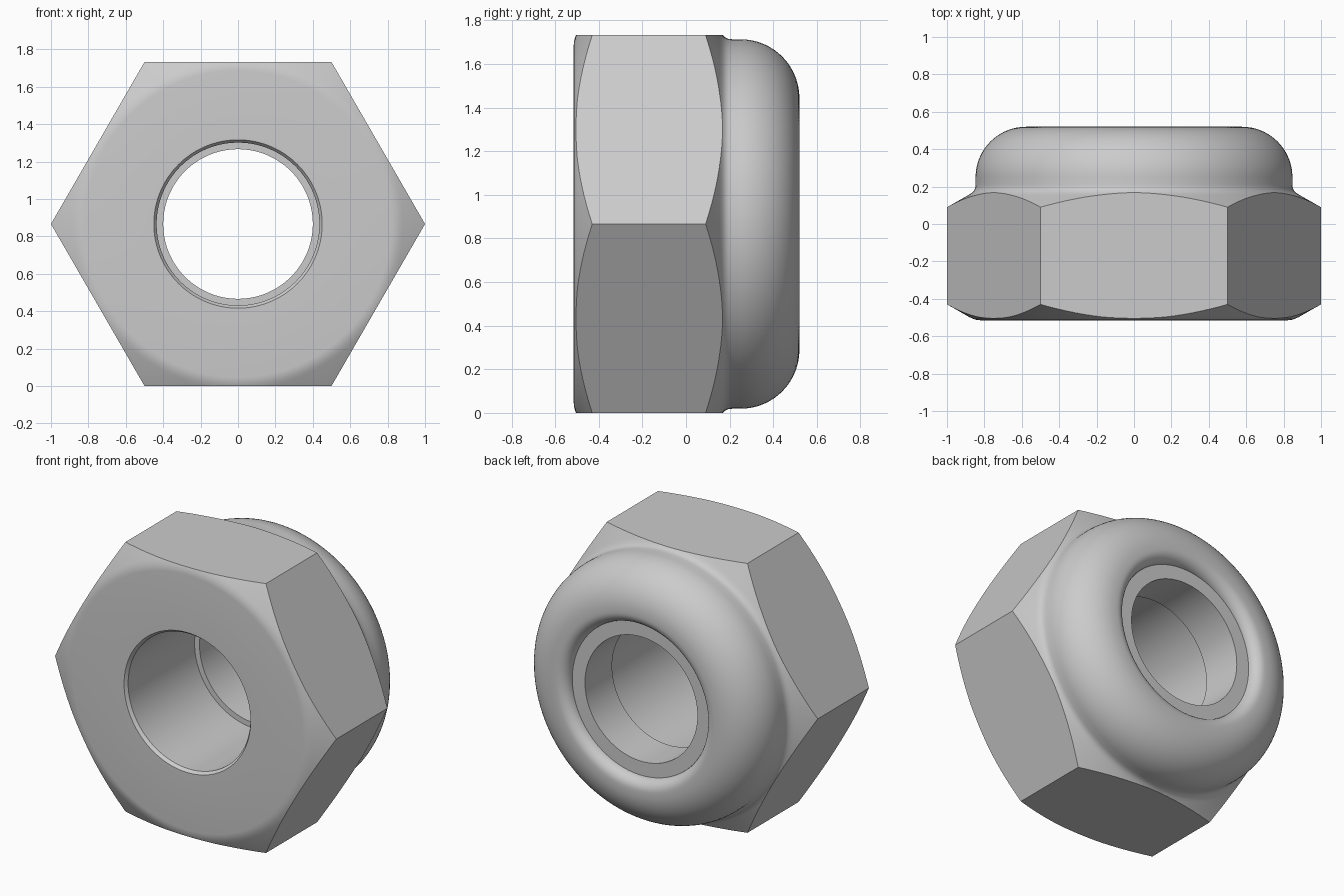
import bpy, bmesh
from math import sin, cos, pi, radians
from mathutils import Matrix

SEGMENTS = 128
AXIS_Z = 0.866

cube = bpy.data.objects.get("Cube")
if cube:
    bpy.data.objects.remove(cube, do_unlink=True)


def make_material(name, colour):
    mat = bpy.data.materials.new(name)
    mat.use_nodes = True
    mat.diffuse_color = colour
    bsdf = mat.node_tree.nodes["Principled BSDF"]
    bsdf.inputs["Base Color"].default_value = colour
    return mat


def add_object(name, bm, mat):
    bmesh.ops.recalc_face_normals(bm, faces=bm.faces)
    mesh = bpy.data.meshes.new(name)
    bm.to_mesh(mesh)
    bm.free()
    mesh.materials.append(mat)
    obj = bpy.data.objects.new(name, mesh)
    obj.location.z = AXIS_Z
    bpy.context.collection.objects.link(obj)
    return obj


def lathe(name, profile, mat):
    """Turn a closed (radius, y) profile around the y axis."""
    bm = bmesh.new()
    rings = []
    for i in range(SEGMENTS):
        a = 2 * pi * i / SEGMENTS
        rings.append([bm.verts.new((r * cos(a), y, r * sin(a))) for r, y in profile])
    n = len(profile)
    for i, ring in enumerate(rings):
        after = rings[(i + 1) % SEGMENTS]
        for j in range(n):
            k = (j + 1) % n
            bm.faces.new((ring[j], ring[k], after[k], after[j]))
    return add_object(name, bm, mat)


def arc(r, y, radius, start, end, steps):
    """Points of a circular arc in the profile plane."""
    angles = [radians(start + (end - start) * i / steps) for i in range(steps + 1)]
    return [(r + radius * cos(a), y + radius * sin(a)) for a in angles]


def smooth(obj, angle):
    bpy.ops.object.select_all(action="DESELECT")
    obj.select_set(True)
    bpy.context.view_layer.objects.active = obj
    bpy.ops.object.shade_smooth_by_angle(angle=radians(angle))


steel = make_material("steel grey", (0.6, 0.6, 0.6, 1))

# Nut body: bore, chamfered front, chamfered back, rounded collar, rolled lip
profile = [(0.435, 0.18), (0.435, -0.495), (0.45, -0.515)]
profile += [(0.82, -0.515), (0.84, -0.513), (0.86, -0.507), (0.88, -0.498)]
profile += [(1.1, -0.373), (1.1, 0.033)]
profile += [(0.885, 0.155), (0.868, 0.166), (0.856, 0.178), (0.849, 0.193), (0.847, 0.21)]
profile += arc(0.577, 0.25, 0.27, 0, 90, 18)
profile += arc(0.56, 0.45, 0.07, 90, 180, 8)
profile += [(0.49, 0.18)]
body = lathe("nut_body", profile, steel)

# Hexagonal prism that trims the turned body to six flats
bm = bmesh.new()
turn = Matrix.Rotation(pi / 2, 4, "X") @ Matrix.Rotation(pi / 6, 4, "Z")
bmesh.ops.create_cone(bm, cap_ends=True, segments=6, radius1=1, radius2=1,
                      depth=2, matrix=turn)
cutter = add_object("hexagon_cutter", bm, steel)
cutter.hide_render = True

trim = body.modifiers.new("hexagon", "BOOLEAN")
trim.operation = "INTERSECT"
trim.solver = "EXACT"
trim.object = cutter
bpy.context.view_layer.objects.active = body
bpy.ops.object.modifier_apply(modifier=trim.name)
bpy.data.objects.remove(cutter, do_unlink=True)
smooth(body, 25)

# Locking ring held inside the collar
ring = lathe("locking_ring", [(0.4, 0.18), (0.49, 0.18), (0.49, 0.455), (0.4, 0.455)], steel)
smooth(ring, 25)
